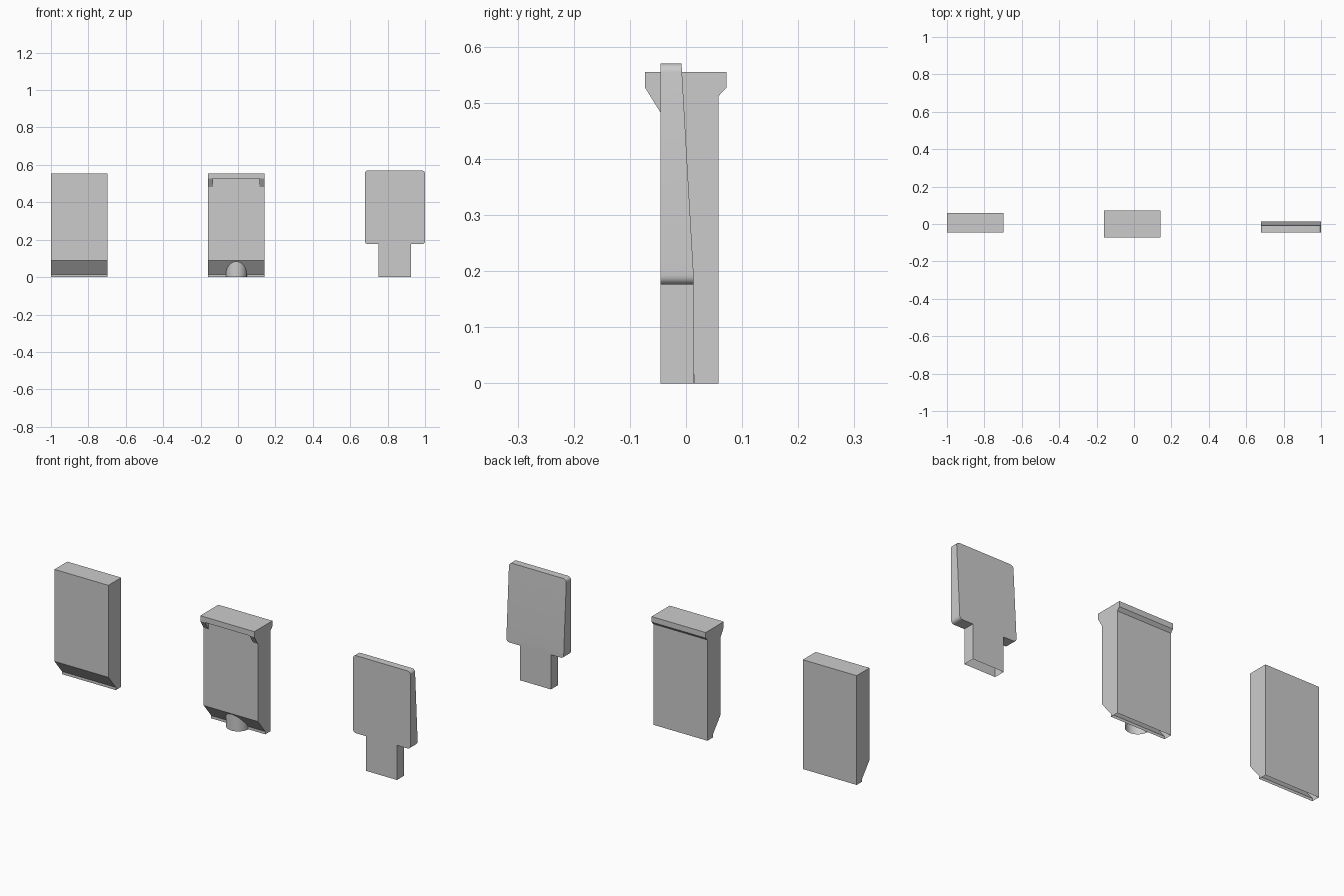
import bpy, bmesh
from math import sin, cos, pi, radians

if "Cube" in bpy.data.objects:
    bpy.data.objects.remove(bpy.data.objects["Cube"])


def finish(bm, name, open_base=True):
    """Clean normals, optionally leave the underside open, add to the scene."""
    bmesh.ops.recalc_face_normals(bm, faces=bm.faces[:])
    if open_base:
        base = [f for f in bm.faces if all(abs(v.co.z) < 1e-5 for v in f.verts)]
        bmesh.ops.delete(bm, geom=base, context='FACES')
    mesh = bpy.data.meshes.new(name)
    bm.to_mesh(mesh)
    bm.free()
    ob = bpy.data.objects.new(name, mesh)
    bpy.context.collection.objects.link(ob)
    return ob


def prism(points, offset):
    """Extrude a closed 3D outline by an offset vector."""
    bm = bmesh.new()
    face = bm.faces.new([bm.verts.new(p) for p in points])
    ext = bmesh.ops.extrude_face_region(bm, geom=[face], use_keep_orig=True)
    moved = [g for g in ext['geom'] if isinstance(g, bmesh.types.BMVert)]
    bmesh.ops.translate(bm, vec=offset, verts=moved)
    return bm, moved


def side_profile(name, yz, x0, x1, open_base=True):
    bm, _ = prism([(x0, y, z) for y, z in yz], (x1 - x0, 0, 0))
    return finish(bm, name, open_base)


FRONT, BACK, LIP, TOP = -0.045, 0.058, 0.015, 0.555
MX0, MX1 = -0.161, 0.143

# Plain block with slanted lower front
side_profile("plain_block", [(FRONT, TOP), (FRONT, 0.088), (LIP, 0.014),
                             (LIP, 0), (BACK, 0), (BACK, TOP)], -1.0, -0.697)

# Middle block with overhanging cap
side_profile("capped_block", [(-0.073, TOP), (-0.073, 0.527), (FRONT, 0.527),
                              (FRONT, 0.088), (LIP, 0.014), (LIP, 0), (BACK, 0),
                              (BACK, 0.512), (0.072, 0.527), (0.072, TOP)], MX0, MX1)

# Corner brackets under the cap
for side, x in (("left", MX0), ("right", MX1 - 0.027)):
    side_profile(side + "_bracket", [(-0.073, 0.527), (FRONT, 0.482), (FRONT, 0.527)],
                 x, x + 0.027, False)

# Half-round spout whose top follows the slanted face
N, R, CX = 20, 0.056, -0.009
arc = [(CX - R * cos(pi * i / N), LIP - R * sin(pi * i / N), 0) for i in range(N + 1)]
bm, top = prism(arc, (0, 0, 0.05))
for v in top:
    v.co.z = 0.014 + (LIP - v.co.y) * 0.074 / (LIP - FRONT)
spout = finish(bm, "spout")

# Paddle: rounded head on a stem, one continuous outline
r = 0.016
outline = [(0.75, 0), (0.925, 0), (0.925, 0.176)]
for cx, cz, a0 in ((1 - r, 0.176 + r, -90), (1 - r, 0.57 - r, 0),
                   (0.678 + r, 0.57 - r, 90), (0.678 + r, 0.176 + r, 180)):
    for i in range(6):
        a = radians(a0 + 18 * i)
        outline.append((cx + r * cos(a), cz + r * sin(a)))
outline.append((0.75, 0.176))
bm, _ = prism([(x, FRONT, z) for x, z in outline], (0, 0.058, 0))
bmesh.ops.bisect_plane(bm, geom=bm.verts[:] + bm.edges[:] + bm.faces[:],
                       plane_co=(0, 0, 0.203), plane_no=(0, 0, 1))
# Back of the head thins toward the top
for v in bm.verts:
    if v.co.y > 0 and v.co.z > 0.203:
        v.co.y -= 0.021 * (v.co.z - 0.203) / 0.367
paddle = finish(bm, "paddle")

for ob in (spout, paddle):
    bpy.ops.object.select_all(action='DESELECT')
    ob.select_set(True)
    bpy.context.view_layer.objects.active = ob
    bpy.ops.object.shade_smooth_by_angle(angle=radians(30))
